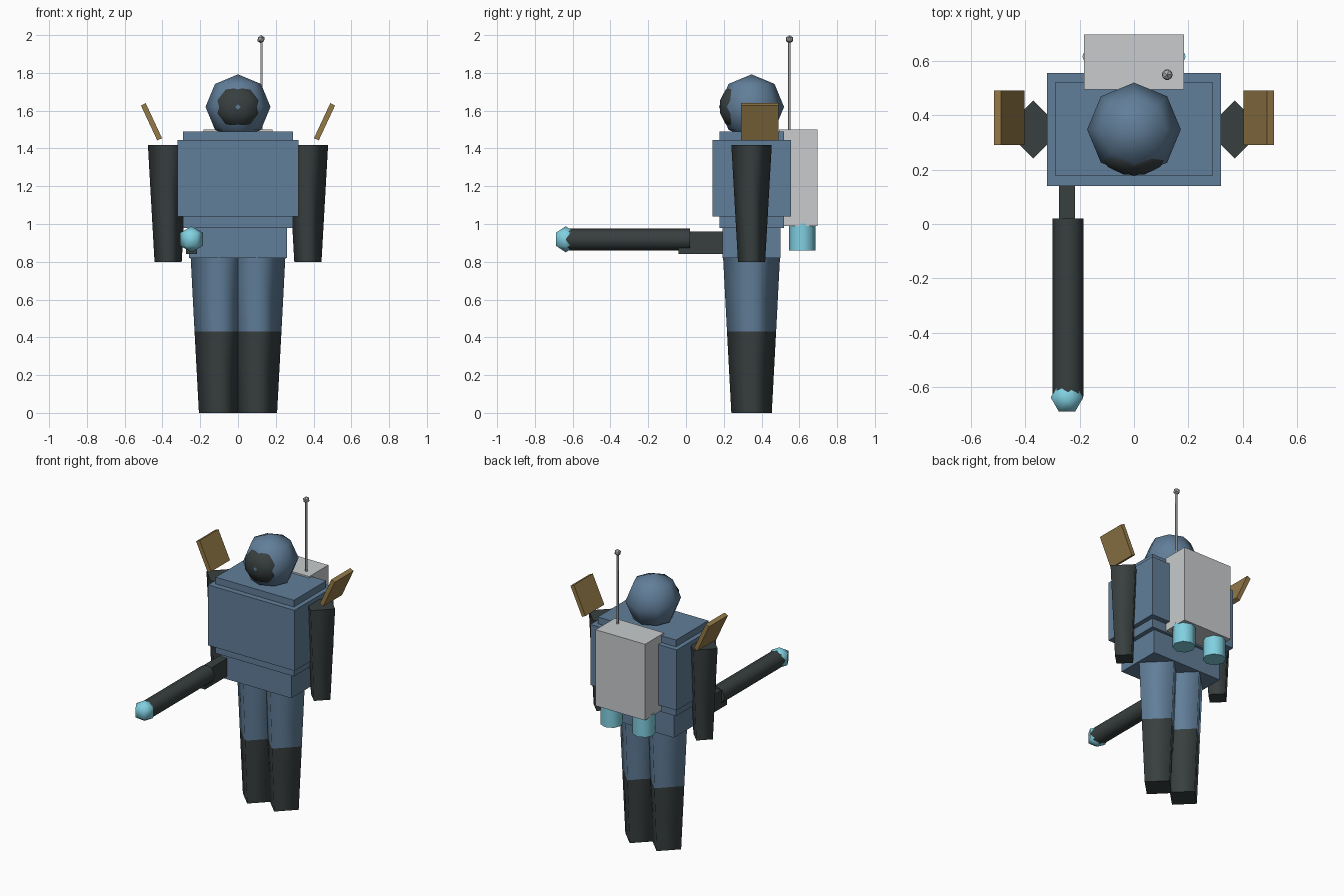
import bpy, bmesh, math
from mathutils import Matrix, Vector

cube = bpy.data.objects.get("Cube")
if cube:
    bpy.data.objects.remove(cube, do_unlink=True)


def material(name, rgb):
    m = bpy.data.materials.new(name)
    m.use_nodes = True
    color = (*rgb, 1)
    m.diffuse_color = color
    bsdf = next(n for n in m.node_tree.nodes if n.type == 'BSDF_PRINCIPLED')
    bsdf.inputs["Base Color"].default_value = color
    bsdf.inputs["Roughness"].default_value = 0.8
    return m


BLUE = material("steel_blue", (0.12, 0.21, 0.32))
DARK = material("charcoal", (0.04, 0.05, 0.05))
PALE = material("pale_grey", (0.58, 0.60, 0.61))
METAL = material("antenna_grey", (0.42, 0.42, 0.43))
GLOW = material("cyan_glow", (0.22, 0.63, 0.75))
BRASS = material("brass", (0.30, 0.195, 0.065))


def finish(bm, name, mat, loc):
    mesh = bpy.data.meshes.new(name)
    bm.to_mesh(mesh)
    bm.free()
    mesh.materials.append(mat)
    obj = bpy.data.objects.new(name, mesh)
    obj.location = loc
    bpy.context.collection.objects.link(obj)
    return obj


def box(name, mat, low, high):
    low, high = Vector(low), Vector(high)
    bm = bmesh.new()
    bmesh.ops.create_cube(bm, size=1)
    bmesh.ops.scale(bm, vec=high - low, verts=bm.verts)
    return finish(bm, name, mat, (low + high) / 2)


def post(name, mat, x, y, z0, z1, r0, r1, sides):
    """Upright tapered prism with smooth sides and flat caps."""
    bm = bmesh.new()
    bmesh.ops.create_cone(bm, cap_ends=True, segments=sides,
                          radius1=r0, radius2=r1, depth=z1 - z0)
    for f in bm.faces:
        f.smooth = abs(f.normal.z) < 0.9
    return finish(bm, name, mat, (x, y, (z0 + z1) / 2))


def ball(name, mat, loc, radii, sides, rings):
    """Smooth ellipsoid whose first meridian lies on +x."""
    bm = bmesh.new()
    bmesh.ops.create_uvsphere(bm, u_segments=sides, v_segments=rings, radius=1)
    rim = max(bm.verts, key=lambda v: v.co.xy.length).co
    turn = Matrix.Rotation(-math.atan2(rim.y, rim.x), 3, 'Z')
    bmesh.ops.rotate(bm, matrix=turn, verts=bm.verts)
    bmesh.ops.scale(bm, vec=radii, verts=bm.verts)
    for f in bm.faces:
        f.smooth = True
    return finish(bm, name, mat, loc)


MID = 0.347  # depth of the body axis

# Torso and head
box("chest_armor", BLUE, (-0.32, 0.14, 1.04), (0.32, 0.555, 1.445))
box("torso", BLUE, (-0.29, 0.178, 0.98), (0.29, 0.52, 1.49))
box("pelvis", BLUE, (-0.26, 0.193, 0.82), (0.26, 0.50, 1.0))
ball("head", BLUE, (0, MID, 1.62), (0.172,) * 3, 8, 4)
ball("visor", DARK, (0, 0.255, 1.62), (0.125, 0.082, 0.112), 10, 5)

# Limbs, shoulder plates and thrusters on both sides
for side, s in (("left", 1), ("right", -1)):
    post(side + "_boot", DARK, s * 0.1, MID, 0, 0.43, 0.107, 0.13, 4)
    post(side + "_thigh", BLUE, s * 0.1, MID, 0.43, 0.83, 0.13, 0.151, 4)
    post(side + "_arm", DARK, s * 0.37, MID, 0.8, 1.418, 0.072, 0.107, 4)
    plate = box(side + "_shoulder_plate", BRASS,
                (-0.014, -0.1, -0.102), (0.014, 0.1, 0.102))
    plate.location = (s * 0.458, 0.39, 1.541)
    plate.rotation_euler.y = s * math.radians(25)
    post(side + "_thruster", GLOW, s * 0.12, 0.615, 0.86, 1.003, 0.07, 0.07, 8)

# Backpack and antenna
box("backpack", PALE, (-0.183, 0.493, 0.99), (0.183, 0.695, 1.5))
post("antenna_rod", METAL, 0.124, 0.547, 1.49, 1.975, 0.007, 0.007, 6)
bm = bmesh.new()
bmesh.ops.create_icosphere(bm, subdivisions=1, radius=0.022)
finish(bm, "antenna_tip", METAL, (0.122, 0.548, 1.978))

# Weapon pointing forward from the right hip
box("weapon_stock", DARK, (-0.276, -0.04, 0.84), (-0.216, 0.2, 0.96))
barrel = post("weapon_barrel", DARK, 0, 0, -0.327, 0.327, 0.057, 0.057, 8)
barrel.location = (-0.243, -0.307, 0.918)
barrel.rotation_euler.x = math.pi / 2
ball("muzzle_glow", GLOW, (-0.246, -0.637, 0.919), (0.069,) * 3, 6, 3)
